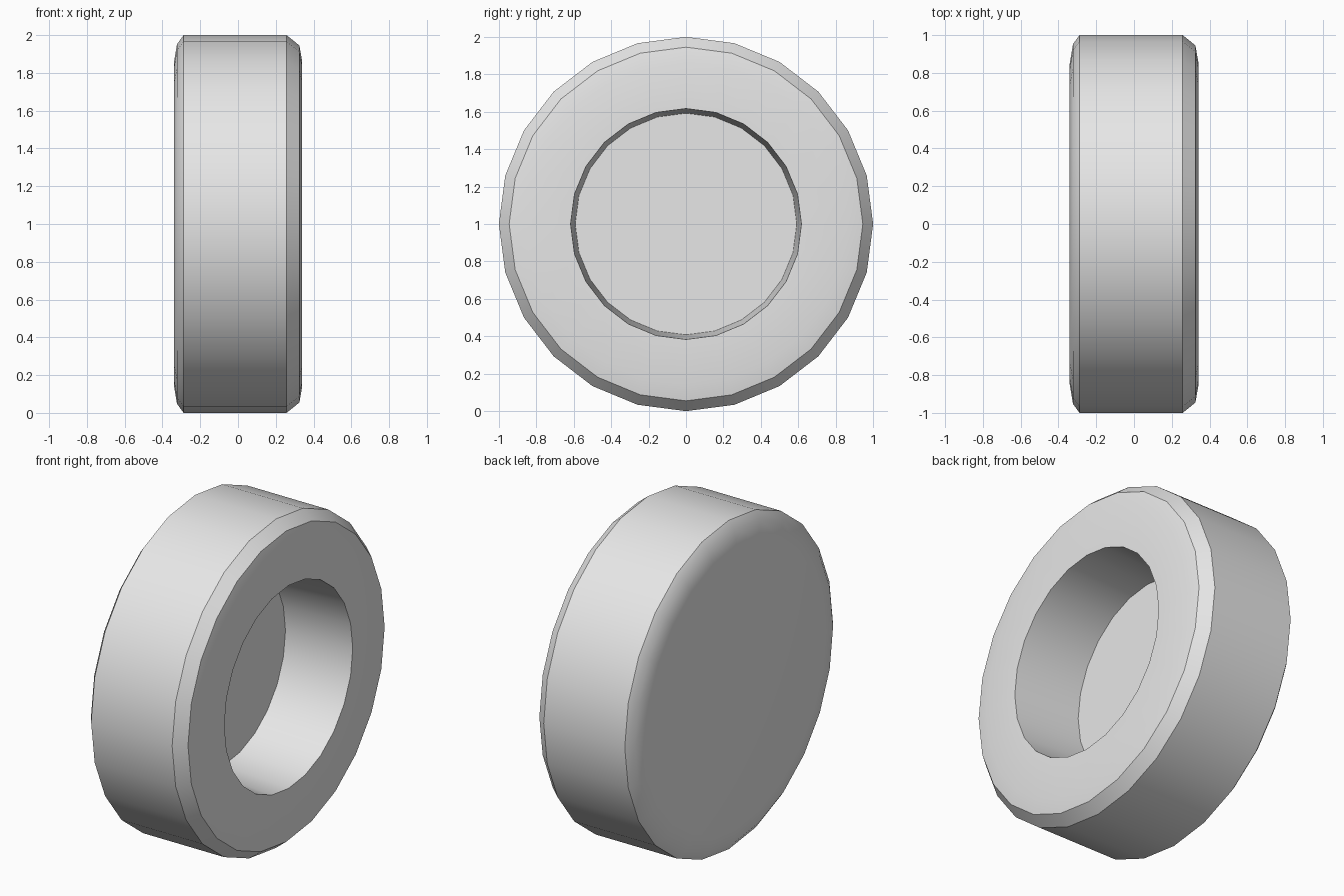
import bpy
import bmesh
import math

cube = bpy.data.objects.get("Cube")
if cube:
    bpy.data.objects.remove(cube, do_unlink=True)

SIDES = 24


def make_material(name, rgb):
    mat = bpy.data.materials.new(name)
    mat.use_nodes = True
    mat.diffuse_color = (*rgb, 1)
    mat.node_tree.nodes["Principled BSDF"].inputs["Base Color"].default_value = (*rgb, 1)
    return mat


def lathe_x(name, profile, mat):
    """Revolve (x, radius) points about the x axis and cap both ends."""
    bm = bmesh.new()
    rings = []
    for x, r in profile:
        angles = [2 * math.pi * i / SIDES for i in range(SIDES)]
        rings.append([bm.verts.new((x, r * math.sin(a), r * math.cos(a))) for a in angles])
    for a, b in zip(rings, rings[1:]):
        for i in range(SIDES):
            j = (i + 1) % SIDES
            bm.faces.new((a[i], a[j], b[j], b[i]))
    bm.faces.new(rings[0])
    bm.faces.new(rings[-1])
    bmesh.ops.recalc_face_normals(bm, faces=bm.faces)
    mesh = bpy.data.meshes.new(name)
    bm.to_mesh(mesh)
    bm.free()
    mesh.materials.append(mat)
    obj = bpy.data.objects.new(name, mesh)
    bpy.context.collection.objects.link(obj)
    return obj


grey = make_material("light grey", (0.8, 0.8, 0.8))

# Closed side, chamfered tread, open side, then the tapered recess and its floor
wheel = lathe_x("wheel", [
    (-0.34, 0.85), (-0.323, 0.952), (-0.288, 1.0),
    (0.257, 1.0), (0.325, 0.945), (0.34, 0.86),
    (0.34, 0.617), (-0.095, 0.592),
], grey)
wheel.location.z = 1

bpy.ops.object.select_all(action="DESELECT")
wheel.select_set(True)
bpy.context.view_layer.objects.active = wheel
bpy.ops.object.shade_smooth_by_angle(angle=math.radians(30))
